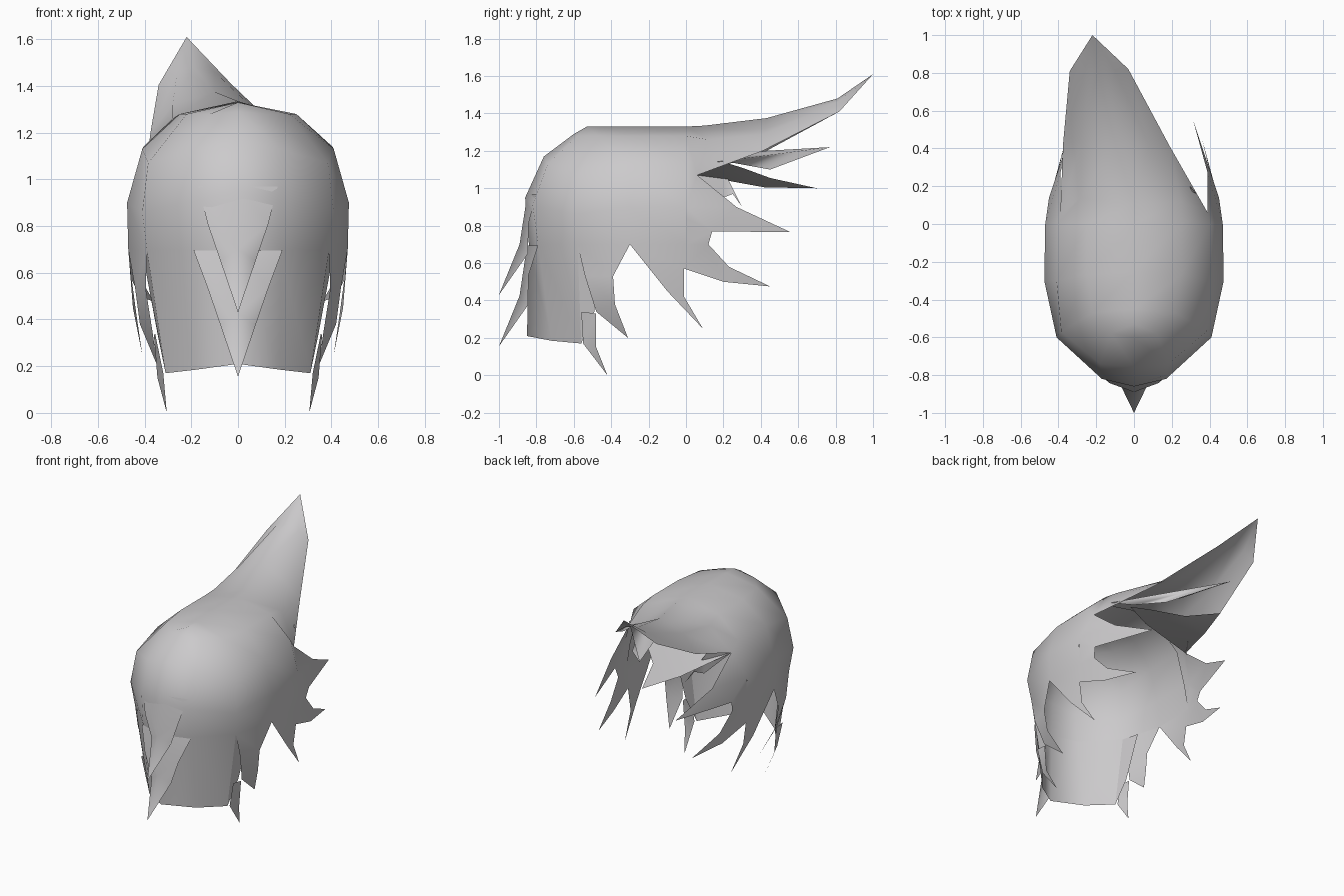
import bpy
import bmesh

cube = bpy.data.objects.get("Cube")
if cube:
    bpy.data.objects.remove(cube, do_unlink=True)

grey = bpy.data.materials.new("soft_grey")
grey.use_nodes = True
colour = (0.6, 0.59, 0.6, 1)
grey.diffuse_color = colour
grey.node_tree.nodes["Principled BSDF"].inputs["Base Color"].default_value = colour


class Sheet:
    """Open surface whose faces share vertices at equal positions."""

    def __init__(self):
        self.bm = bmesh.new()
        self.cache = {}

    def vert(self, p):
        key = tuple(round(c, 4) + 0.0 for c in p)
        if key not in self.cache:
            self.cache[key] = self.bm.verts.new(key)
        return self.cache[key]

    def face(self, points):
        verts = list(dict.fromkeys(self.vert(p) for p in points))
        if len(verts) > 2:
            self.bm.faces.new(verts)

    def both_sides(self, points):
        self.face(points)
        self.face([(-x, y, z) for x, y, z in reversed(points)])

    def loft(self, rows, mirror=False):
        add = self.both_sides if mirror else self.face
        for a, b in zip(rows, rows[1:]):
            for i in range(len(a) - 1):
                add([a[i], b[i], b[i + 1], a[i + 1]])

    def finish(self, name):
        bm = self.bm
        bmesh.ops.recalc_face_normals(bm, faces=bm.faces)
        bmesh.ops.triangulate(bm, faces=[f for f in bm.faces if len(f.verts) > 4])
        for f in bm.faces:
            f.smooth = True
        mesh = bpy.data.meshes.new(name)
        bm.to_mesh(mesh)
        bm.free()
        mesh.materials.append(grey)
        obj = bpy.data.objects.new(name, mesh)
        bpy.context.collection.objects.link(obj)


# Rounded crown: half rings from the centre line round to the side
shell = Sheet()
rows = [
    [(0, -.53, 1.33), (0, -.53, 1.33), (0, -.45, 1.33), (0, -.25, 1.33), (0, 0, 1.33)],
    [(0, -.6, 1.29), (.12, -.58, 1.28), (.22, -.47, 1.28), (.25, -.27, 1.28), (.25, 0, 1.28)],
    [(0, -.76, 1.17), (.18, -.74, 1.13), (.385, -.57, 1.07), (.41, -.3, 1.13), (.405, 0, 1.14)],
    [(0, -.86, .95), (.17, -.82, .91), (.41, -.6, .86), (.475, -.3, .9), (.47, 0, .9)],
    [(0, -.84, .7), (.18, -.79, .7), (.39, -.58, .7), (.47, -.3, .7), (.465, 0, .7)],
]
shell.loft(rows, mirror=True)

# Hanging panel below the crown, returning a little behind the side locks
panel_hem = [(0, -.85, .21), (.18, -.72, .185), (.31, -.56, .17)]
shell.loft([rows[-1][:3], panel_hem], mirror=True)
panel_return = Sheet()
panel_return.both_sides([(.39, -.58, .7), (.31, -.56, .17), (.345, -.49, .34),
                         (.41, -.45, .69)])
panel_return.finish("panel_returns")

# Inner lining just beneath the crown, meeting the panel at its lower edge
lining = Sheet()
inset = [[(x * .95, (y + .3) * .94 - .3, (z - .7) * .93 + .7) for x, y, z in row]
         for row in rows[:-1]]
lining.loft(inset + [rows[-1]], mirror=True)
lining.finish("inner_lining")

# Jagged side locks
side_locks = [
    [(.39, -.58, .7), (.47, -.3, .7), (.44, -.39, .53), (.42, -.38, .38),
     (.345, -.31, .2), (.365, -.48, .34), (.395, -.54, .53)],
    [(.47, -.3, .7), (.465, 0, .7), (.455, -.01, .57), (.435, -.01, .42),
     (.41, .09, .25), (.45, -.1, .45)],
    [(.465, 0, .7), (.468, 0, .84), (.45, .14, .77), (.44, .12, .7),
     (.42, .23, .58), (.36, .45, .475), (.42, .2, .5), (.455, -.01, .57)],
    [(.405, 0, 1.14), (.39, .06, 1.07), (.39, .27, .9), (.31, .56, .765),
     (.45, .14, .77), (.468, 0, .84), (.47, 0, .9)],
]
for lock in side_locks:
    shell.both_sides(lock)

# Long crest sweeping up to one point
crest = [
    [(-.405, 0, 1.14), (-.25, 0, 1.28), (0, 0, 1.33), (.25, 0, 1.28), (.405, 0, 1.14)],
    [(-.39, .06, 1.07), (-.28, .14, 1.26), (0, .1, 1.335), (.25, .12, 1.26), (.39, .06, 1.07)],
    [(-.375, .43, 1.2), (-.28, .43, 1.32), (-.1, .43, 1.375), (.08, .42, 1.29), (.19, .41, 1.2)],
    [(-.34, .81, 1.405), (-.26, .81, 1.465), (-.19, .81, 1.48), (-.1, .81, 1.46), (-.03, .82, 1.41)],
    [(-.22, 1, 1.61)] * 5,
]
shell.loft(crest)
shell.finish("hair_shell")

# Small locks at the hem corners
hem = Sheet()
hem.both_sides([(.355, -.56, .34), (.36, -.48, .33), (.345, -.48, .15),
                (.305, -.42, 0), (.32, -.55, .17)])
hem.finish("hem_locks")


# Ridged centre locks lying on the panel and flicking outward at the tip
def centre_lock(name, top, width, root_y, ridge_y):
    sheet = Sheet()
    ridge = [(0, ridge_y, top), (0, -.89, top - .27), (0, -1, top - .54)]
    edge = [(width, root_y, top), (.13, -.842, top - .16), (.075, -.845, top - .32)]
    sheet.both_sides([ridge[0], ridge[1], edge[1], edge[0]])
    sheet.both_sides([ridge[1], edge[2], edge[1]])
    sheet.both_sides([ridge[1], ridge[2], edge[2]])
    sheet.finish(name)


centre_lock("upper_centre_lock", .97, .17, -.8, -.848)
centre_lock("lower_centre_lock", .695, .19, -.79, -.85)

# Loose pointed locks beneath the crest
loose_locks = {
    "upper_loose_lock": [(.33, .16, 1.14), (-.05, .42, 1.2), (-.18, .77, 1.22),
                         (.1, .45, 1.1), (.2, .23, 1.14)],
    "lower_loose_lock": [(-.39, .06, 1.07), (0, .12, 1.12), (.2, .2, 1.14),
                         (.1, .3, 1.11), (-.06, .45, 1.055), (-.15, .7, 1),
                         (-.25, .42, 1.005)],
    "short_loose_lock": [(-.39, .06, 1.07), (-.3, .2, 1.1), (-.2, .3, .9),
                         (-.24, .25, .97), (-.28, .2, .95)],
}
for name, outline in loose_locks.items():
    lock = Sheet()
    lock.face(outline)
    lock.finish(name)
